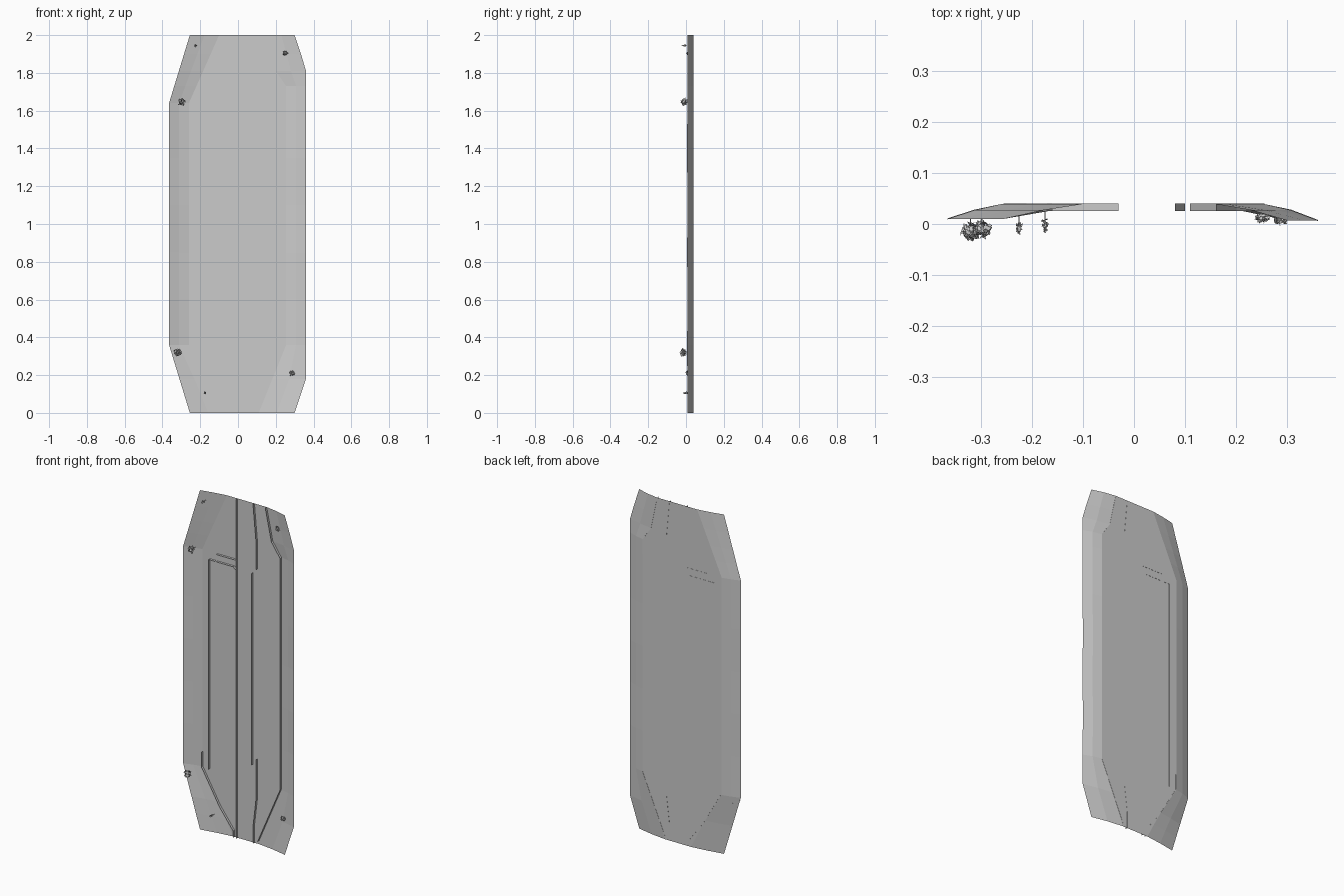
import bpy, math, random
from mathutils import Vector

if "Cube" in bpy.data.objects:
    bpy.data.objects.remove(bpy.data.objects["Cube"])

random.seed(4)


def make_mesh(name, verts, faces):
    me = bpy.data.meshes.new(name)
    me.from_pydata(verts, [], faces)
    ob = bpy.data.objects.new(name, me)
    bpy.context.collection.objects.link(ob)
    return ob


def lerp_at(points, t):
    for (a, va), (b, vb) in zip(points, points[1:]):
        if t <= b:
            return va + (vb - va) * (t - a) / (b - a)
    return points[-1][1]


# Ground sheet: flat middle, sides sloping forward, clipped corners
left_edge = [(0, -0.255), (0.36, -0.365), (1.64, -0.365), (2, -0.255)]
left_crease = [(0, -0.06), (0.16, -0.14), (0.36, -0.26), (1.64, -0.26), (2, -0.10)]
right_crease = [(0, 0.11), (0.36, 0.255), (1.73, 0.255), (1.81, 0.20), (2, 0.16)]
right_edge = [(0, 0.30), (0.18, 0.36), (1.82, 0.36), (2, 0.30)]
rows = [0, 0.09, 0.18, 0.36, 0.6, 0.85, 1.1, 1.35, 1.64, 1.73, 1.81, 1.9, 2]
wave = [0, 0, 0, 0.001, -0.001, 0.001, -0.001, 0.001, 0, 0, 0, 0, 0]
FLAT = 0.039
verts, faces = [], []
for z, w in zip(rows, wave):
    le, lc = lerp_at(left_edge, z), lerp_at(left_crease, z)
    rc, re = lerp_at(right_crease, z), lerp_at(right_edge, z)
    verts += [(le, 0.010 + w, z), ((le + lc) / 2, 0.027 + w, z), (lc, FLAT, z),
              (rc, FLAT, z), ((rc + re) / 2, 0.027 - w, z), (re, 0.007 - w, z)]
for r in range(len(rows) - 1):
    for c in range(5):
        i = r * 6 + c
        faces.append((i, i + 1, i + 7, i + 6))
make_mesh("ground", verts, faces)

# Thin upright fences standing on the ground, as (x, z) paths
fences = {
    "centre_fence": [(-0.03, 0), (-0.03, 2)],
    "lane_fence": [(0.07, 0.46), (0.07, 1.59)],
    "upper_lane_fence": [(0.10, 1.62), (0.10, 1.78), (0.08, 2)],
    "lower_lane_fence": [(0.08, 0), (0.08, 0.10), (0.10, 0.27), (0.10, 0.5)],
    "right_fence": [(0.11, 0.02), (0.255, 0.36), (0.255, 1.73), (0.20, 1.81), (0.16, 2)],
    "yard_fence": [(-0.21, 0.36), (-0.21, 1.597), (-0.17, 1.597)],
    "yard_end_fence": [(-0.16, 1.597), (-0.05, 1.597), (-0.035, 1.585)],
    "cross_fence": [(-0.16, 1.64), (-0.03, 1.64)],
    "lower_left_fence": [(-0.05, 0), (-0.05, 0.04), (-0.14, 0.16), (-0.255, 0.36), (-0.255, 0.45)],
}
for name, path in fences.items():
    v, f = [], []
    for x, z in path:
        v += [(x, FLAT + 0.001, z), (x, 0.025, z)]
    for i in range(len(path) - 1):
        f.append((2 * i, 2 * i + 1, 2 * i + 3, 2 * i + 2))
    make_mesh(name, v, f)


# Trees: slim trunk with a crown of small leaf cards, growing toward -y
def tree(name, x, z, y, radius, half_height, root, cards, conifer=False):
    v, f = [], []
    t = 0.0012
    for yy in (root, y):
        for k in range(4):
            a = math.pi / 2 * k
            v.append((x + t * math.cos(a), yy, z + t * math.sin(a)))
    for k in range(4):
        f.append((k, (k + 1) % 4, 4 + (k + 1) % 4, 4 + k))
    for _ in range(cards):
        d = Vector([random.gauss(0, 1) for _ in range(3)]).normalized()
        d *= random.uniform(0.35, 0.85)
        scale = 1.0
        if conifer:
            scale = 0.75 + 0.5 * d.y
        c = Vector((x + d.x * radius * scale, y + d.y * half_height, z + d.z * radius * scale))
        a = Vector([random.gauss(0, 1) for _ in range(3)]).normalized()
        b = a.cross(d + Vector((0.01, 0.02, 0))).normalized()
        s = radius * (0.3 if not conifer else 0.4)
        n = len(v)
        v += [c + a * s, c + b * s * 0.6, c - a * s, c - b * s * 0.6]
        f.append((n, n + 1, n + 2, n + 3))
    make_mesh(name, v, f)


tree("large_tree_upper", -0.298, 1.645, -0.010, 0.024, 0.018, 0.03, 110)
tree("large_tree_lower", -0.32, 0.32, -0.014, 0.024, 0.020, 0.025, 110)
tree("bush_upper", 0.25, 1.905, 0.012, 0.017, 0.011, 0.022, 80)
tree("bush_lower", 0.287, 0.21, 0.008, 0.017, 0.011, 0.016, 80)
tree("slim_tree_upper", -0.225, 1.945, -0.009, 0.009, 0.017, 0.02, 60, True)
tree("slim_tree_lower", -0.174, 0.105, -0.004, 0.009, 0.018, 0.03, 60, True)
